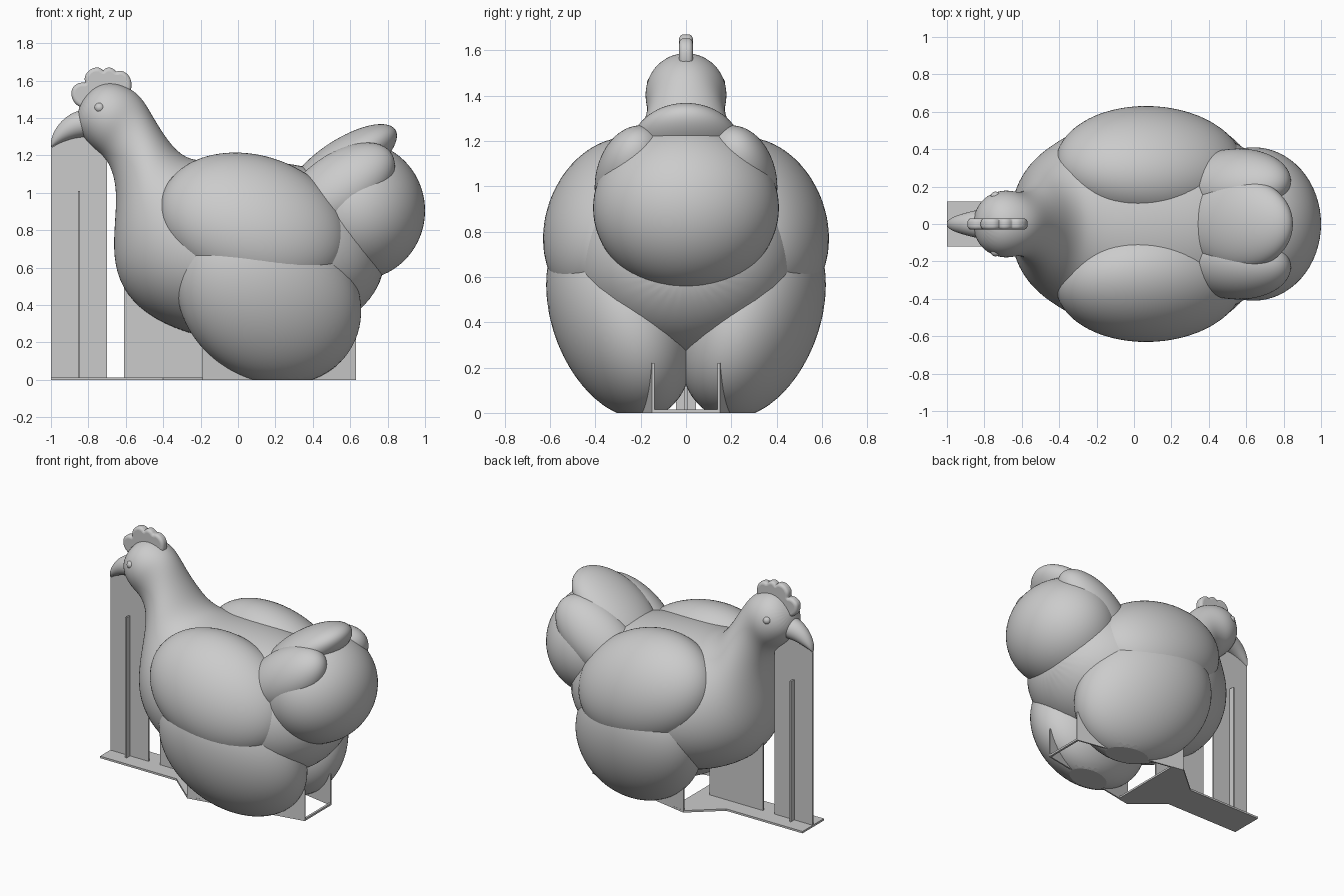
import bpy, bmesh, math
from mathutils import Vector, Matrix, Euler

cube = bpy.data.objects.get("Cube")
if cube:
    bpy.data.objects.remove(cube, do_unlink=True)

grey = bpy.data.materials.new("plain grey")
grey.use_nodes = True
grey.diffuse_color = (0.6, 0.6, 0.6, 1)
grey.node_tree.nodes["Principled BSDF"].inputs["Base Color"].default_value = (0.6, 0.6, 0.6, 1)


def finish(name, bm, smooth=True):
    bmesh.ops.recalc_face_normals(bm, faces=bm.faces)
    mesh = bpy.data.meshes.new(name)
    bm.to_mesh(mesh)
    bm.free()
    mesh.materials.append(grey)
    for p in mesh.polygons:
        p.use_smooth = smooth
    obj = bpy.data.objects.new(name, mesh)
    bpy.context.collection.objects.link(obj)
    return obj


def ellipsoid(name, centre, radii, roll=0, pitch=0, yaw=0, flat_bottom=False):
    """Turned ellipsoid, optionally cut flat on the ground."""
    bm = bmesh.new()
    bmesh.ops.create_uvsphere(bm, u_segments=64, v_segments=40, radius=1)
    turn = Euler([math.radians(a) for a in (roll, pitch, yaw)]).to_matrix().to_4x4()
    bm.transform(Matrix.Translation(centre) @ turn @ Matrix.Diagonal((*radii, 1)))
    if flat_bottom:
        cut = bmesh.ops.bisect_plane(bm, geom=bm.verts[:] + bm.edges[:] + bm.faces[:],
                                     plane_co=(0, 0, 0), plane_no=(0, 0, 1), clear_inner=True)
        rim = [e for e in cut["geom_cut"] if isinstance(e, bmesh.types.BMEdge)]
        bmesh.ops.contextual_create(bm, geom=rim)
    obj = finish(name, bm)
    for p in obj.data.polygons:
        if len(p.vertices) > 4:
            p.use_smooth = False
    return obj


def loft(name, start, rings, end, sides=28):
    """Elliptical rings, each given by its low and high point and half width."""
    bm = bmesh.new()
    loops = []
    for x0, z0, x1, z1, width in rings:
        mid = Vector((x0 + x1, 0, z0 + z1)) / 2
        arm = Vector((x1 - x0, 0, z1 - z0)) / 2
        loops.append([bm.verts.new(mid + arm * math.cos(a) + Vector((0, width * math.sin(a), 0)))
                      for a in (math.tau * i / sides for i in range(sides))])
    for a, b in zip(loops, loops[1:]):
        for i in range(sides):
            j = (i + 1) % sides
            bm.faces.new((a[i], a[j], b[j], b[i]))
    for pole, loop in ((start, loops[0]), (end, loops[-1])):
        tip = bm.verts.new((pole[0], 0, pole[1]))
        for i in range(sides):
            bm.faces.new((tip, loop[i], loop[(i + 1) % sides]))
    obj = finish(name, bm)
    mod = obj.modifiers.new("smooth", "SUBSURF")
    mod.levels = mod.render_levels = 2
    return obj


def prism(name, corners, depth):
    """Flat polygon of 3D corners pushed along the depth vector."""
    bm = bmesh.new()
    face = bm.faces.new([bm.verts.new(c) for c in corners])
    new = bmesh.ops.extrude_face_region(bm, geom=[face])["geom"]
    bmesh.ops.translate(bm, vec=depth, verts=[v for v in new if isinstance(v, bmesh.types.BMVert)])
    return finish(name, bm, smooth=False)


def upright(name, outline, thick=0.012):
    return prism(name, [(x, -thick / 2, z) for x, z in outline], (0, thick, 0))


# Body sweeping forward and up through the neck into the round head
loft("body_neck_and_head", (0.79, 0.63), [
    (0.75, 0.48, 0.76, 0.80, 0.22),
    (0.60, 0.30, 0.64, 1.05, 0.42),
    (0.25, 0.20, 0.38, 1.155, 0.54),
    (-0.10, 0.20, 0.05, 1.18, 0.57),
    (-0.35, 0.27, -0.15, 1.17, 0.53),
    (-0.54, 0.38, -0.24, 1.18, 0.45),
    (-0.645, 0.53, -0.29, 1.20, 0.38),
    (-0.67, 0.70, -0.345, 1.245, 0.31),
    (-0.655, 0.88, -0.40, 1.32, 0.25),
    (-0.65, 1.02, -0.45, 1.40, 0.20),
    (-0.675, 1.13, -0.495, 1.48, 0.172),
    (-0.72, 1.20, -0.54, 1.535, 0.172),
    (-0.775, 1.24, -0.60, 1.572, 0.185),
    (-0.84, 1.31, -0.68, 1.595, 0.165),
    (-0.866, 1.385, -0.76, 1.575, 0.108),
], (-0.842, 1.492))

# Beak and eyes
loft("beak", (-0.70, 1.37), [
    (-0.74, 1.30, -0.74, 1.46, 0.09),
    (-0.82, 1.30, -0.82, 1.45, 0.08),
    (-0.89, 1.29, -0.90, 1.425, 0.062),
    (-0.955, 1.265, -0.965, 1.365, 0.042),
    (-0.995, 1.245, -1.0, 1.295, 0.02),
], (-1.0, 1.24))
for side, word in ((1, "back"), (-1, "front")):
    ellipsoid(word + "_eye", (-0.74, side * 0.146, 1.455), (0.027, 0.027, 0.027))

# Scalloped comb with a rounded rim
comb_outline = [(-0.84, 1.48), (-0.87, 1.54), (-0.85, 1.565), (-0.805, 1.575),
                (-0.795, 1.625), (-0.755, 1.65), (-0.72, 1.635), (-0.69, 1.65),
                (-0.655, 1.63), (-0.62, 1.63), (-0.59, 1.585), (-0.63, 1.50)]
curve = bpy.data.curves.new("comb", "CURVE")
curve.dimensions = "2D"
curve.fill_mode = "BOTH"
curve.extrude = 0.01
curve.bevel_depth = 0.02
curve.bevel_resolution = 4
spline = curve.splines.new("BEZIER")
spline.bezier_points.add(len(comb_outline) - 1)
for point, (x, z) in zip(spline.bezier_points, comb_outline):
    point.co = (x, z, 0)
    point.handle_left_type = point.handle_right_type = "AUTO"
spline.use_cyclic_u = True
curve.materials.append(grey)
comb = bpy.data.objects.new("comb", curve)
comb.rotation_euler.x = math.pi / 2
bpy.context.collection.objects.link(comb)

# Tail: round rump with three feather lobes
ellipsoid("tail_rump", (0.64, 0, 0.905), (0.36, 0.41, 0.37))
ellipsoid("tail_middle_feather", (0.56, 0, 1.155), (0.335, 0.25, 0.13), pitch=-33)

# Paired wings, thighs and side feathers
for side, word in ((1, "back"), (-1, "front")):
    ellipsoid(word + "_wing", (0.085, side * 0.315, 0.832), (0.515, 0.30, 0.38),
              roll=side * 25, pitch=18)
    ellipsoid(word + "_thigh", (0.165, side * 0.29, 0.438), (0.53, 0.30, 0.44),
              roll=-side * 20, pitch=35, yaw=-side * 20, flat_bottom=True)
    ellipsoid(word + "_tail_feather", (0.54, side * 0.22, 1.02), (0.34, 0.17, 0.20),
              roll=side * 40, pitch=-35)
    # Side wall of the stand, closing in towards the tail
    prism(word + "_stand_wall",
          [(-0.19, side * 0.30, 0), (0.63, side * 0.15, 0),
           (0.63, side * 0.15, 0.22), (-0.19, side * 0.30, 0.22)], (0, -side * 0.01, 0))

# Stand: floor, rear bar and upright sheets under beak and belly
half = [(-1.0, 0.12), (-0.40, 0.12), (-0.19, 0.30), (-0.10, 0.285)]
floor = half + [(x, -y) for x, y in reversed(half)]
prism("stand_floor", [(x, y, 0) for x, y in floor], (0, 0, 0.014))
prism("stand_rear_bar", [(0.615, -0.15, 0), (0.63, -0.15, 0), (0.63, 0.15, 0), (0.615, 0.15, 0)],
      (0, 0, 0.014))
upright("beak_sheet", [(-1.0, 0), (-0.70, 0), (-0.70, 1.30), (-0.85, 1.31), (-0.93, 1.28), (-1.0, 1.24)])
upright("belly_sheet", [(-0.61, 0), (-0.19, 0), (-0.19, 0.35), (-0.61, 0.55)])
upright("beak_sheet_rib", [(-0.856, 0), (-0.844, 0), (-0.844, 1.01), (-0.856, 1.01)], 0.09)
